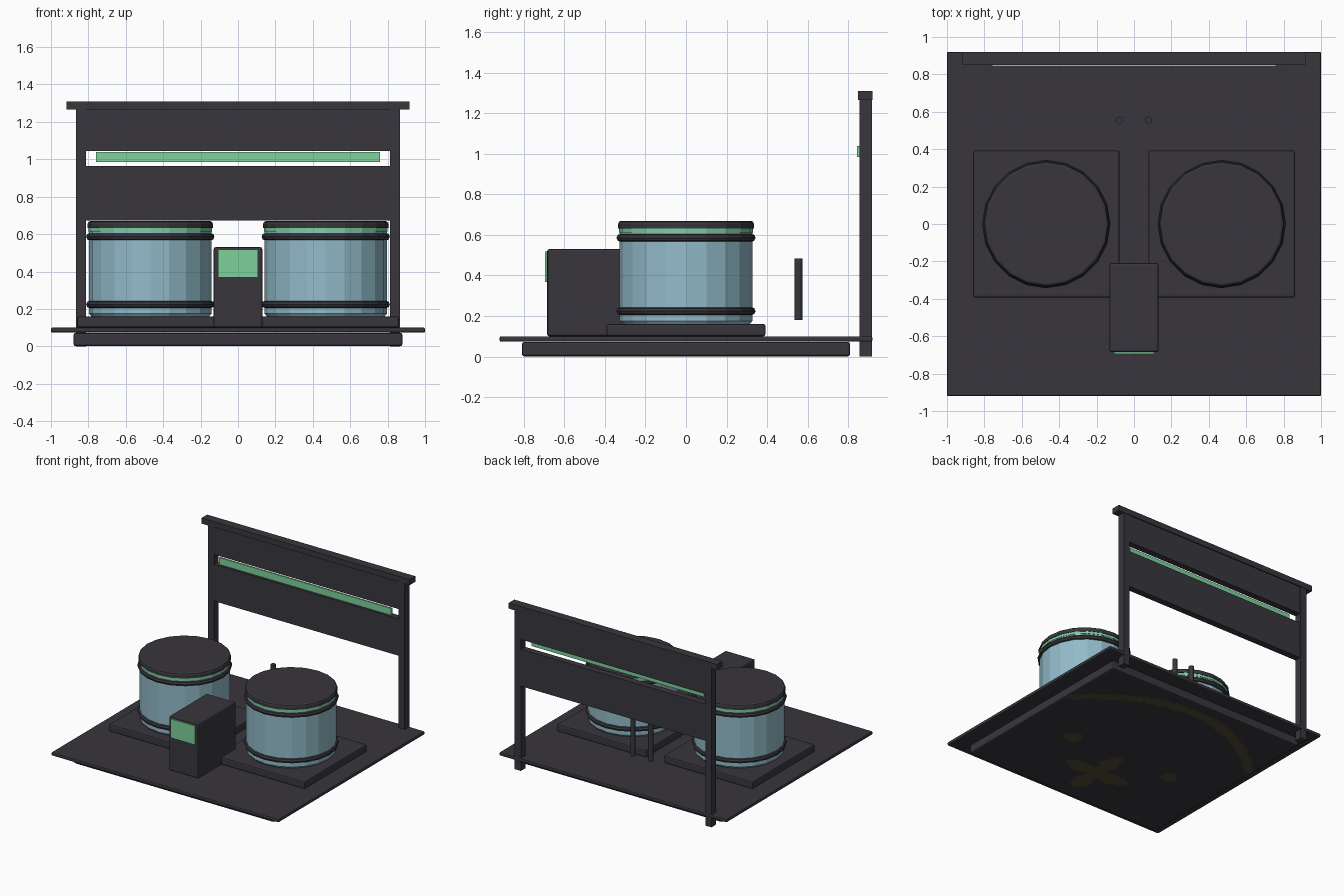
import bpy, bmesh, math

if "Cube" in bpy.data.objects:
    bpy.data.objects.remove(bpy.data.objects["Cube"])

def material(name, rgb):
    m = bpy.data.materials.new(name)
    m.diffuse_color = (*rgb, 1)
    m.use_nodes = True
    m.node_tree.nodes["Principled BSDF"].inputs["Base Color"].default_value = m.diffuse_color
    return m

DARK = material("charcoal", (0.040, 0.037, 0.046))
GREEN = material("mint_green", (0.205, 0.64, 0.33))
BLUE = material("tank_blue", (0.29, 0.50, 0.59))
OLIVE = material("dark_olive", (0.085, 0.077, 0.032))

def finish(name, bm, mats):
    me = bpy.data.meshes.new(name)
    bm.to_mesh(me)
    bm.free()
    ob = bpy.data.objects.new(name, me)
    bpy.context.collection.objects.link(ob)
    for m in mats:
        me.materials.append(m)
    return ob

def box(name, x, y, z, mat=DARK, bevel=0.0):
    """Box from (min, max) ranges, with optional rounded edges."""
    bm = bmesh.new()
    bmesh.ops.create_cube(bm, size=1)
    for v in bm.verts:
        v.co = [r[0] + (r[1] - r[0]) * (c + 0.5) for r, c in zip((x, y, z), v.co)]
    if bevel:
        bmesh.ops.bevel(bm, geom=bm.edges[:], offset=bevel, segments=2,
                        profile=0.5, affect='EDGES')
    return finish(name, bm, [mat])

def lathe(name, cx, cy, profile, mat, sides=20, closed=False):
    """Turn an (r, z) profile around a vertical axis."""
    bm = bmesh.new()
    rings = [[bm.verts.new((cx + r * math.cos(2 * math.pi * i / sides),
                            cy + r * math.sin(2 * math.pi * i / sides), z))
              for i in range(sides)] for r, z in profile]
    pairs = list(zip(rings, rings[1:]))
    if closed:
        pairs.append((rings[-1], rings[0]))
    else:
        bm.faces.new(rings[0][::-1])
        bm.faces.new(rings[-1])
    for a, b in pairs:
        for i in range(sides):
            j = (i + 1) % sides
            bm.faces.new((a[i], a[j], b[j], b[i]))
    bmesh.ops.recalc_face_normals(bm, faces=bm.faces[:])
    return finish(name, bm, [mat])

# base: lower slab and wide floor plate
box("base_slab", (-0.88, 0.88), (-0.81, 0.81), (0.001, 0.072), bevel=0.012)
box("floor_plate", (-1, 1), (-0.92, 0.92), (0.073, 0.10), bevel=0.008)

# worn olive patches on the underside of the slab
bm = bmesh.new()
bmesh.ops.create_grid(bm, x_segments=70, y_segments=64, size=1)
for v in bm.verts:
    v.co.x *= 0.87
    v.co.y *= 0.80
bmesh.ops.reverse_faces(bm, faces=bm.faces[:])
for f in bm.faces:
    x, y, _ = f.calc_center_median()
    arc = abs(y - 0.69 + 0.55 * x * x) < 0.045
    spot = math.hypot(abs(x) - 0.45, y + 0.145) < 0.065
    ang = math.atan2(y + 0.43, x)
    star = math.hypot(x, y + 0.43) < 0.17 + 0.10 * math.cos(4 * ang)
    f.material_index = int(arc or spot or star)
finish("slab_underside", bm, [DARK, OLIVE])

# tanks on square pads
for side, s in (("left", -1), ("right", 1)):
    cx = 0.469 * s
    box(side + "_tank_pad", (cx - 0.392, cx + 0.392), (-0.392, 0.392),
        (0.10, 0.16), bevel=0.01)
    lathe(side + "_tank_body", cx, 0,
          [(0.315, 0.16), (0.327, 0.175), (0.327, 0.62)], BLUE)
    lathe(side + "_tank_light_band", cx, 0, [(0.331, 0.613), (0.331, 0.632)], GREEN)
    lathe(side + "_tank_lid", cx, 0,
          [(0.335, 0.632), (0.335, 0.655), (0.330, 0.665), (0.320, 0.67)], DARK)
    for part, z in (("lower", 0.224), ("upper", 0.586)):
        hoop = [(0.323 + 0.02 * math.cos(math.pi * k / 4),
                 z + 0.02 * math.sin(math.pi * k / 4)) for k in range(8)]
        lathe(f"{side}_tank_{part}_hoop", cx, 0, hoop, DARK, closed=True)
    # pipe behind the tanks
    lathe(side + "_pipe", 0.078 * s, 0.555, [(0.019, 0.18), (0.019, 0.483)], DARK, 12)
    # post of the rear sign frame
    box(side + "_frame_post", tuple(sorted((0.812 * s, 0.866 * s))),
        (0.857, 0.917), (0, 1.27))

# control cabinet with screen
box("control_cabinet", (-0.13, 0.13), (-0.685, -0.208), (0.10, 0.53), bevel=0.01)
box("control_screen", (-0.106, 0.106), (-0.695, -0.684), (0.368, 0.518), GREEN)

# rear frame boards, top rail and light strip
box("lower_board", (-0.815, 0.815), (0.86, 0.912), (0.672, 0.965))
box("upper_board", (-0.815, 0.815), (0.86, 0.912), (1.043, 1.27))
box("top_rail", (-0.916, 0.916), (0.85, 0.92), (1.265, 1.31))
box("light_strip", (-0.758, 0.758), (0.843, 0.857), (0.985, 1.04), GREEN)
